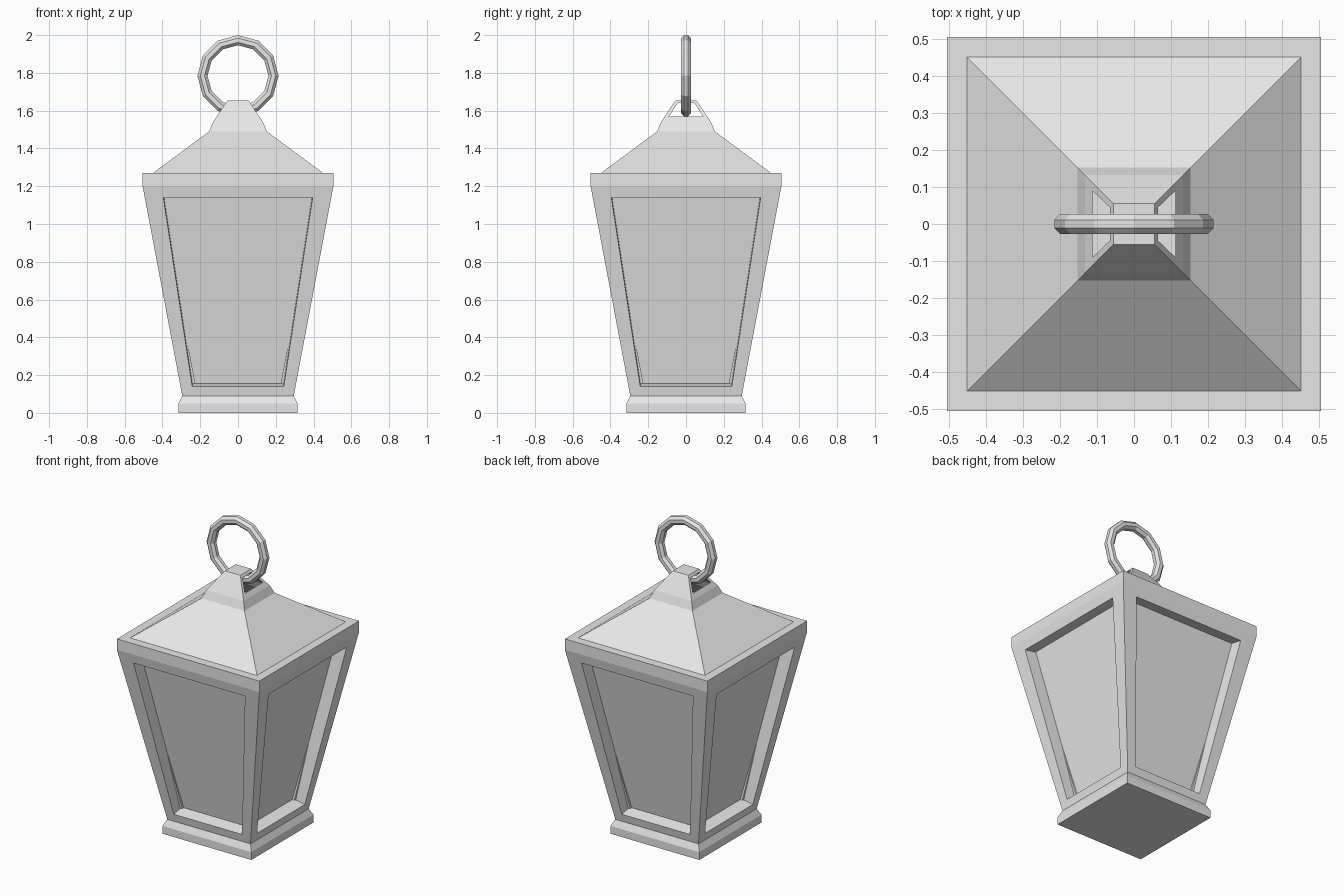
import bpy
import bmesh
from math import cos, sin, pi, tau
from mathutils import Matrix, Vector

cube = bpy.data.objects.get("Cube")
if cube:
    bpy.data.objects.remove(cube, do_unlink=True)

metal = bpy.data.materials.new("light_grey_metal")
metal.use_nodes = True
metal.diffuse_color = (0.8, 0.8, 0.8, 1)
metal.node_tree.nodes["Principled BSDF"].inputs["Base Color"].default_value = (0.8, 0.8, 0.8, 1)


def finish(bm, name):
    mesh = bpy.data.meshes.new(name)
    bm.to_mesh(mesh)
    bm.free()
    mesh.materials.append(metal)
    obj = bpy.data.objects.new(name, mesh)
    bpy.context.collection.objects.link(obj)
    return obj


def square_stack(bm, profile):
    """Loft square rings given as (half width, height); returns side faces per level."""
    rings = [[bm.verts.new((sx * w, sy * w, z)) for sx, sy in ((-1, -1), (1, -1), (1, 1), (-1, 1))]
             for w, z in profile]
    levels = []
    for low, high in zip(rings, rings[1:]):
        levels.append([bm.faces.new((low[i], low[(i + 1) % 4], high[(i + 1) % 4], high[i]))
                       for i in range(4)])
    return rings, levels


def inset_opening(bm, face, bottom, top):
    """Inset a sloping side face to a trapezoid given as (half width, height) rows."""
    n = face.normal.copy()
    centre = face.calc_center_median()
    out = Vector((n.x, n.y, 0)).normalized()
    side = Vector((-out.y, out.x, 0))
    bmesh.ops.inset_individual(bm, faces=[face], thickness=0.02)
    for v in face.verts:
        half, z = top if v.co.z > centre.z else bottom
        u = half if v.co.dot(side) > 0 else -half
        depth = (n.dot(centre) - n.z * z) / n.dot(out)
        v.co = out * depth + side * u + Vector((0, 0, z))


# Lantern body: foot, tapered case and rim, with a recessed panel on each side
bm = bmesh.new()
rings, levels = square_stack(bm, [(0.315, 0), (0.315, 0.05), (0.295, 0.09), (0.505, 1.2),
                                  (0.505, 1.27), (0.45, 1.27)])
bm.faces.new(rings[0][::-1])
bm.normal_update()
for face in levels[2]:
    inset_opening(bm, face, (0.242, 0.14), (0.395, 1.14))
    push = face.normal * -0.08
    bmesh.ops.inset_individual(bm, faces=[face], thickness=0.002)
    bmesh.ops.translate(bm, verts=face.verts[:], vec=push)
finish(bm, "lantern_body")

# Roof with a cap pierced from side to side for the ring
bm = bmesh.new()
rings, levels = square_stack(bm, [(0.45, 1.27), (0.153, 1.49), (0.132, 1.54), (0.055, 1.655)])
bm.faces.new(rings[-1])
bm.normal_update()
holes = [levels[2][1], levels[2][3]]
for face in holes:
    inset_opening(bm, face, (0.09, 1.57), (0.045, 1.64))
right, left = [sorted(f.verts, key=lambda v: (v.co.z > 1.6, v.co.y)) for f in holes]
bmesh.ops.delete(bm, geom=holes, context='FACES_ONLY')
# side walls and ceiling of the opening
for a, b in ((2, 0), (3, 2), (1, 3)):
    bm.faces.new((right[a], right[b], left[b], left[a]))
finish(bm, "roof")

# Hanging ring: an eight-sided section swept around twelve steps
bm = bmesh.new()
r, major = 0.029, 0.188
section = [bm.verts.new((major + r * cos(tau * (i + 0.5) / 8), r * sin(tau * (i + 0.5) / 8), 0))
           for i in range(8)]
edges = [bm.edges.new((section[i], section[(i + 1) % 8])) for i in range(8)]
bmesh.ops.spin(bm, geom=section + edges, cent=(0, 0, 0), axis=(0, 1, 0),
               angle=tau, steps=12, use_merge=True)
bmesh.ops.remove_doubles(bm, verts=bm.verts[:], dist=0.0005)
bmesh.ops.recalc_face_normals(bm, faces=bm.faces[:])
bmesh.ops.translate(bm, verts=bm.verts[:], vec=(0, 0, 1.785))
finish(bm, "hanging_ring")
